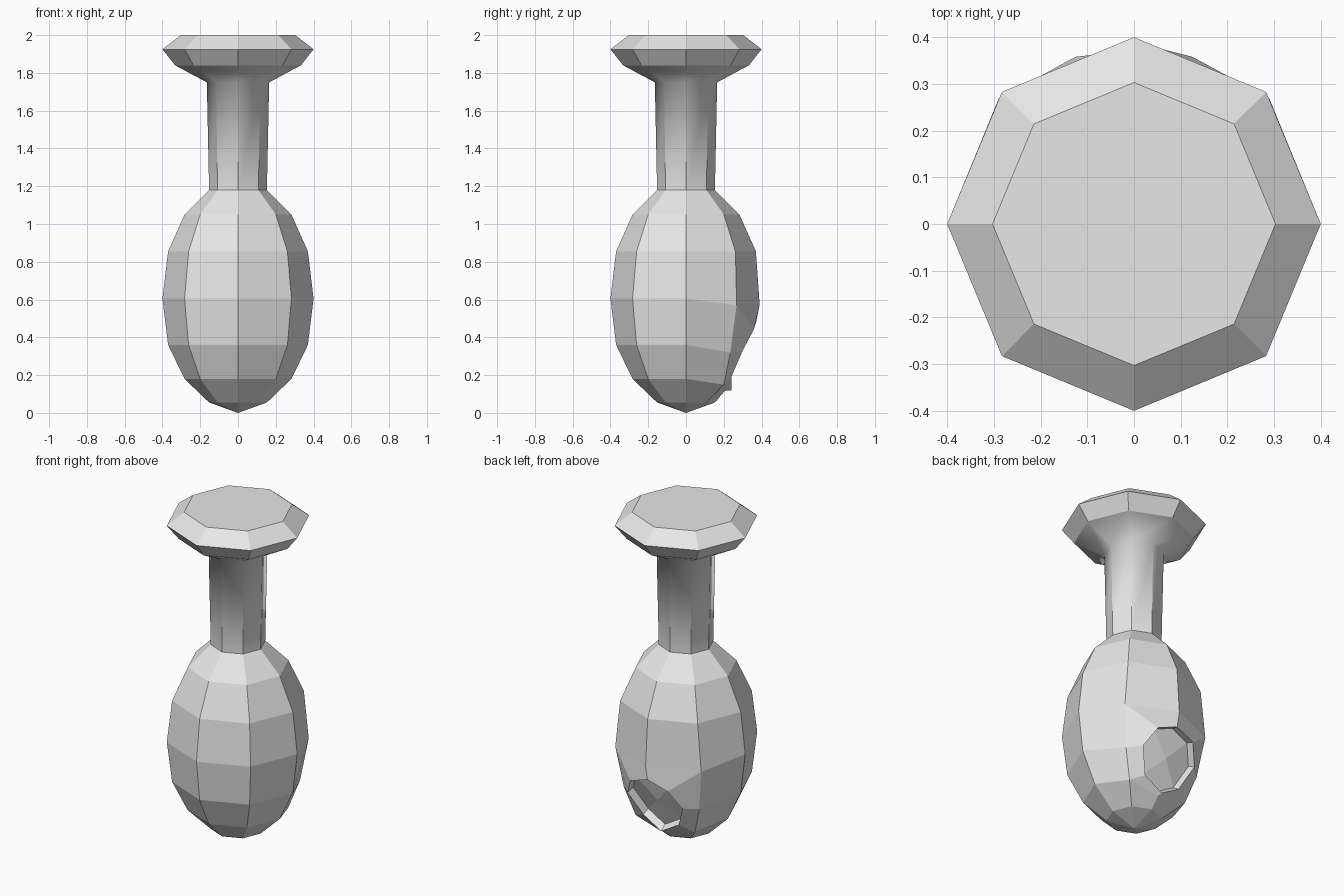
import bpy, bmesh
from math import cos, sin, pi
from mathutils import Vector

SIDES = 8
if "Cube" in bpy.data.objects:
    bpy.data.objects.remove(bpy.data.objects["Cube"], do_unlink=True)

grey = bpy.data.materials.new("plain_grey")
grey.use_nodes = True
grey.diffuse_color = (0.8, 0.8, 0.8, 1)
grey.node_tree.nodes["Principled BSDF"].inputs["Base Color"].default_value = (0.8, 0.8, 0.8, 1)


def lathe(bm, profile):
    """Eight-sided rings joined by quads; returns the rings and the bands of faces."""
    rings = [[bm.verts.new((r * cos(2 * pi * k / SIDES), r * sin(2 * pi * k / SIDES), z))
              for k in range(SIDES)] for r, z in profile]
    bands = [bridge(bm, a, b) for a, b in zip(rings, rings[1:])]
    return rings, bands


def bridge(bm, a, b):
    n = len(a)
    return [bm.faces.new((a[k], a[(k + 1) % n], b[(k + 1) % n], b[k])) for k in range(n)]


def mirrored_loop(half):
    """Closed loop from points running top to bottom on the +x side."""
    pts = [Vector(p) for p in half]
    return pts + [Vector((-p.x, p.y, p.z)) for p in reversed(pts[1:-1])]


def finish(bm, name):
    mesh = bpy.data.meshes.new(name)
    bm.to_mesh(mesh)
    bm.free()
    mesh.materials.append(grey)
    obj = bpy.data.objects.new(name, mesh)
    bpy.context.collection.objects.link(obj)
    return obj


# Egg-shaped body
bm = bmesh.new()
rings, bands = lathe(bm, [(0.153, 0.055), (0.283, 0.18), (0.37, 0.36), (0.4, 0.605),
                          (0.37, 0.855), (0.283, 1.05), (0.153, 1.18)])
pole = bm.verts.new((0, 0, 0))
for k in range(SIDES):
    bm.faces.new((pole, rings[0][(k + 1) % SIDES], rings[0][k]))

# Opening low on the back: pull the surrounding vertices into place
grid = [(3, 2), (3, 1), (2, 1), (1, 1), (1, 2), (1, 3), (2, 3), (3, 3)]
outer = [rings[i][k] for i, k in grid]
for v, p in zip(outer, mirrored_loop([(0, 0.39, 0.573), (0.29, 0.268, 0.57), (0.255, 0.235, 0.32),
                                      (0.2, 0.2, 0.15), (0, 0.206, 0.117)])):
    v.co = p
bmesh.ops.delete(bm, geom=[rings[2][2]], context='VERTS')

# Raised rim, short inner wall and slightly folded floor
rim_pts = mirrored_loop([(0, 0.372, 0.485), (0.125, 0.358, 0.44), (0.185, 0.3, 0.33),
                         (0.12, 0.24, 0.19), (0, 0.24, 0.12)])
inward = Vector((0, -0.92, 0.4)) * 0.045
middle = sum(rim_pts, Vector()) / len(rim_pts)
rim = [bm.verts.new(p) for p in rim_pts]
floor = [bm.verts.new(middle + (p - middle) * 0.95 + inward) for p in rim_pts]
bridge(bm, outer, rim)
bridge(bm, rim, floor)
centre = bm.verts.new(middle + inward * 0.6)
for i in range(0, SIDES, 2):
    bm.faces.new((centre, floor[i - 1], floor[i], floor[(i + 1) % SIDES]))
bmesh.ops.recalc_face_normals(bm, faces=bm.faces[:])
finish(bm, "body")

# Neck flaring into a faceted cap
bm = bmesh.new()
rings, bands = lathe(bm, [(0.153, 1.18), (0.165, 1.75), (0.333, 1.84), (0.4, 1.925), (0.303, 2.0)])
bm.faces.new(rings[-1])
bmesh.ops.recalc_face_normals(bm, faces=bm.faces[:])
for f in bands[0] + bands[1]:
    f.smooth = True
for f in bands[0]:
    for e in f.edges:
        low, high = sorted(v.co.z for v in e.verts)
        if high - low > 0.1:
            e.smooth = False          # crisp corners along the neck
for f in bands[2]:
    for e in f.edges:
        e.smooth = False              # crisp edge where the cap starts
finish(bm, "neck_and_cap")
